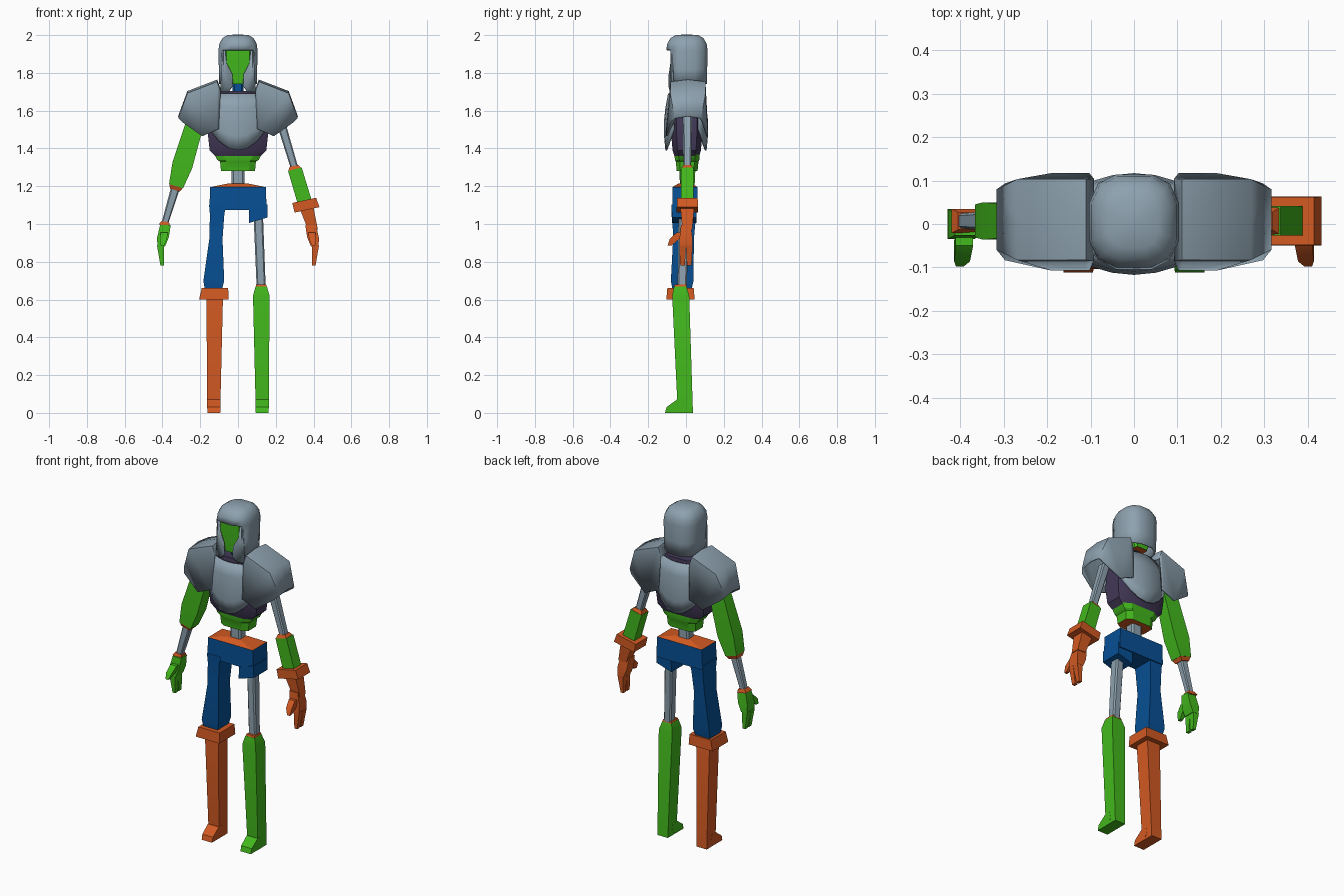
import bpy, bmesh, math

cube = bpy.data.objects.get("Cube")
if cube:
    bpy.data.objects.remove(cube, do_unlink=True)


def material(name, *rgb):
    mat = bpy.data.materials.new(name)
    mat.use_nodes = True
    mat.diffuse_color = (*rgb, 1)
    mat.node_tree.nodes["Principled BSDF"].inputs["Base Color"].default_value = (*rgb, 1)
    return mat


STEEL = material("steel grey", 0.27, 0.36, 0.43)
GREEN = material("bright green", 0.055, 0.48, 0.012)
ORANGE = material("burnt orange", 0.64, 0.1, 0.016)
BLUE = material("denim blue", 0.002, 0.08, 0.3)
PURPLE = material("dark purple", 0.055, 0.04, 0.095)


def finish(name, bm, mats, thickness=0, mirror=False, sharp=30):
    """Turn a bmesh into a shaded object, with optional mirror and thickness."""
    bmesh.ops.recalc_face_normals(bm, faces=bm.faces)
    mesh = bpy.data.meshes.new(name)
    bm.to_mesh(mesh)
    bm.free()
    for mat in mats:
        mesh.materials.append(mat)
    obj = bpy.data.objects.new(name, mesh)
    bpy.context.collection.objects.link(obj)
    if mirror:
        obj.modifiers.new("Mirror", 'MIRROR')
    if thickness:
        shell = obj.modifiers.new("Solidify", 'SOLIDIFY')
        shell.thickness, shell.offset = thickness, 0
    bpy.ops.object.select_all(action='DESELECT')
    obj.select_set(True)
    bpy.context.view_layer.objects.active = obj
    bpy.ops.object.shade_smooth_by_angle(angle=math.radians(sharp))


def loft(bm, rings, closed=True):
    """Skin neighbouring rows of points with quads."""
    rows = [[bm.verts.new(point) for point in ring] for ring in rings]
    for upper, lower in zip(rows, rows[1:]):
        count = len(upper)
        for i in range(count if closed else count - 1):
            j = (i + 1) % count
            bm.faces.new((upper[i], upper[j], lower[j], lower[i]))
    return rows


def column(name, mat, *sections, x=0, y=0, lean=(0, 0), cut=0, tilt=0, base=None):
    """Upright part from (height, half width, half depth) sections, top first.
    It leans sideways and back on the way down; cut chamfers the corners."""
    bm = bmesh.new()
    corners = [(1, 1), (-1, 1), (-1, -1), (1, -1)]
    if cut:
        k = 1 - cut
        corners = [(1, k), (k, 1), (-k, 1), (-1, k), (-1, -k), (-k, -1), (k, -1), (1, -k)]
    rings = []
    for z, wide, deep in sections:
        drop = sections[0][0] - z
        cx, cy = x + lean[0] * drop, y + lean[1] * drop
        rings.append([(cx + wide * u, cy + deep * v, z + tilt * wide * u) for u, v in corners])
    rows = loft(bm, rings)
    bm.faces.new(rows[0])
    bm.faces.new(rows[-1]).material_index = 1
    finish(name, bm, [mat, base or mat])


def arm_part(name, mat, *sections, cut=0, tilt=0):
    """Column placed on the straight line from shoulder to wrist."""
    side = 1 if name.startswith("left") else -1
    slope = 0.3
    reach = 0.22 + slope * (1.56 - sections[0][0])
    column(name, mat, *sections, x=side * reach, y=0.007, lean=(side * slope, 0),
           cut=cut, tilt=side * tilt)


# Helmet shell with a domed crown, open at the face
bm = bmesh.new()
levels = [(1.74, 0.96), (1.82, 0.98)]
for degrees in (0, 25, 50, 72):
    a = math.radians(degrees)
    levels.append((1.92 + 0.08 * math.sin(a), math.sqrt(math.cos(a))))
rings = []
for z, scale in levels:
    ring = []
    for i in range(12):
        a = math.tau * (i + 0.5) / 12
        c, s = math.cos(a), math.sin(a)
        ring.append((0.102 * scale * math.copysign(abs(c) ** 0.7, c),
                     0.005 + 0.108 * scale * math.copysign(abs(s) ** 0.7, s), z))
    rings.append(ring)
crown = loft(bm, rings)[-1]
peak = bm.verts.new((0, 0.005, 2))
for i, vert in enumerate(crown):
    bm.faces.new((crown[i - 1], vert, peak))
opening = [f for f in bm.faces
           if f.calc_center_median().z < 1.9 and f.calc_center_median().y < -0.06]
bmesh.ops.delete(bm, geom=opening, context='FACES')
finish("helmet", bm, [STEEL], thickness=0.008, sharp=40)

# Cheek guards frame the green face
bm = bmesh.new()
outline = [(0.085, 1.92), (0.068, 1.92), (0.06, 1.85), (0.03, 1.79),
           (0.027, 1.73), (0.05, 1.7), (0.092, 1.7)]
bm.faces.new([bm.verts.new((x, 0.3 * x - 0.097, z)) for x, z in outline])
finish("cheek_guards", bm, [STEEL], thickness=0.008, mirror=True)
column("face", GREEN, (1.95, 0.075, 0.077), (1.83, 0.075, 0.077), (1.74, 0.04, 0.07),
       cut=0.2, base=ORANGE)
column("neck", BLUE, (1.76, 0.028, 0.03), (1.66, 0.028, 0.03), cut=0.3)

# Torso, belly and spine
column("torso", PURPLE, (1.705, 0.095, 0.07), (1.6, 0.15, 0.083), (1.48, 0.16, 0.083),
       (1.39, 0.15, 0.075), (1.36, 0.12, 0.065), y=0.004, cut=0.35)
column("belly", GREEN, (1.37, 0.125, 0.067), (1.34, 0.11, 0.065), (1.33, 0.095, 0.06),
       (1.28, 0.09, 0.055), y=0.006, cut=0.35, base=ORANGE)
column("spine", STEEL, (1.29, 0.034, 0.03), (1.19, 0.034, 0.03), cut=0.3)

# Curved armour plates with a pointed lower edge on chest and back
for name, side in (("chest_plate", -1), ("back_plate", 1)):
    rows = []
    for i in range(-3, 4):
        x = i / 20
        low = 1.39 + 5 * x * x
        row = []
        for step in range(5):
            t = step / 4
            bulge = 0.09 + 0.014 * t + 0.015 * math.sin(math.pi * t)
            row.append((x * min(1, 0.75 + t), side * bulge * math.cos(6 * x), 1.69 + t * (low - 1.69)))
        rows.append(row)
    bm = bmesh.new()
    loft(bm, rows, closed=False)
    finish(name, bm, [STEEL], thickness=0.01)

# Shoulder armour: front, ridge and back drape over the arm and narrow outwards
upper_edge = [(0.095, 1.7), (0.112, 1.75), (0.265, 1.69), (0.312, 1.56)]
lower_edge = [(0.103, 1.5), (0.11, 1.5), (0.19, 1.465), (0.295, 1.54)]
rows = []
for (xu, zu), (xl, zl) in zip(upper_edge, lower_edge):
    deep = 0.09 - 0.5 * max(0, xu - 0.265)
    skirt = deep + 0.017
    rows.append([(xl, 0.005 - skirt, zl), (xu, 0.01 - deep, zu), (xu, 0.01, zu + 0.01),
                 (xu, 0.01 + deep, zu), (xl, 0.005 + skirt, zl)])
bm = bmesh.new()
loft(bm, rows, closed=False)
finish("shoulder_armour", bm, [STEEL], thickness=0.01, mirror=True, sharp=55)

# Hips and torn trousers
column("hip_top", ORANGE, (1.215, 0.05, 0.035), (1.195, 0.147, 0.067), y=-0.005)
column("trouser_seat", BLUE, (1.195, 0.147, 0.067), (1.075, 0.152, 0.067), y=-0.005)
column("left_trouser_stub", BLUE, (1.09, 0.048, 0.066), (1.02, 0.05, 0.065), x=0.107, y=-0.01, tilt=0.3)
column("right_trouser_leg", BLUE, (1.1, 0.045, 0.066), (1.05, 0.038, 0.063), (0.92, 0.035, 0.055),
       (0.7, 0.055, 0.06), (0.65, 0.045, 0.05), x=-0.108, y=-0.008, lean=(-0.05, -0.03))
column("left_thigh", STEEL, (1.08, 0.025, 0.03), (0.66, 0.024, 0.024),
       x=0.106, y=-0.01, lean=(0.04, -0.025), cut=0.3)

# Boots with pointed toes
for name, side, mat in (("left", 1, GREEN), ("right", -1, ORANGE)):
    column(f"{name}_boot", mat, (0.67, 0.03, 0.033), (0.62, 0.044, 0.045), (0, 0.034, 0.04),
           x=side * 0.123, y=-0.03, lean=(side * 0.008, 0.04))
    column(f"{name}_toe", mat, (0.07, 0.036, 0.02), (0.03, 0.035, 0.05), (0, 0.034, 0.04),
           x=side * 0.128, y=-0.029, lean=(0, -0.6))
column("left_knee_ring", ORANGE, (0.68, 0.026, 0.03), (0.667, 0.03, 0.034), x=0.123, y=-0.029)
column("right_boot_cuff", ORANGE, (0.66, 0.07, 0.07), (0.6, 0.078, 0.075), x=-0.122, y=-0.029, lean=(-0.1, 0))

# Right arm: long sleeve, then bare forearm
arm_part("right_sleeve", GREEN, (1.56, 0.045, 0.035), (1.31, 0.052, 0.043), (1.2, 0.037, 0.038), tilt=0.3)
arm_part("right_elbow_ring", ORANGE, (1.202, 0.036, 0.037), (1.18, 0.026, 0.027), tilt=0.3)
arm_part("right_forearm", STEEL, (1.2, 0.025, 0.022), (1, 0.018, 0.017), cut=0.3)
arm_part("right_wrist_ring", ORANGE, (1.012, 0.02, 0.02), (0.992, 0.029, 0.028), tilt=0.2)

# Left arm: bare upper arm, short sleeve, cuffed glove
arm_part("left_upper_arm", STEEL, (1.58, 0.025, 0.025), (1.28, 0.02, 0.02), cut=0.3)
arm_part("left_elbow_ring", ORANGE, (1.307, 0.023, 0.021), (1.287, 0.036, 0.033), tilt=0.2)
arm_part("left_sleeve", GREEN, (1.29, 0.036, 0.033), (1.11, 0.037, 0.034), tilt=0.25)
arm_part("left_glove_cuff", ORANGE, (1.125, 0.063, 0.055), (1.075, 0.066, 0.056), tilt=0.22)
arm_part("left_glove", ORANGE, (1.09, 0.038, 0.037), (0.97, 0.026, 0.026))

# Hands: palm, two curled finger groups and a forward thumb
for name, side, mat in (("left", 1, ORANGE), ("right", -1, GREEN)):
    column(f"{name}_palm", mat, (0.995, 0.028, 0.026), (0.93, 0.031, 0.034), (0.88, 0.02, 0.035),
           x=side * 0.384, lean=(side * 0.2, 0))
    for finger, y in (("front_fingers", -0.018), ("back_fingers", 0.017)):
        column(f"{name}_{finger}", mat, (0.885, 0.019, 0.017), (0.85, 0.015, 0.016), (0.78, 0.009, 0.012),
               x=side * 0.41, y=y, lean=(side * -0.08, 0))
    column(f"{name}_thumb", mat, (0.955, 0.02, 0.015), (0.92, 0.018, 0.025), (0.885, 0.009, 0.01),
           x=side * 0.39, y=-0.035, lean=(side * 0.15, -0.75))
